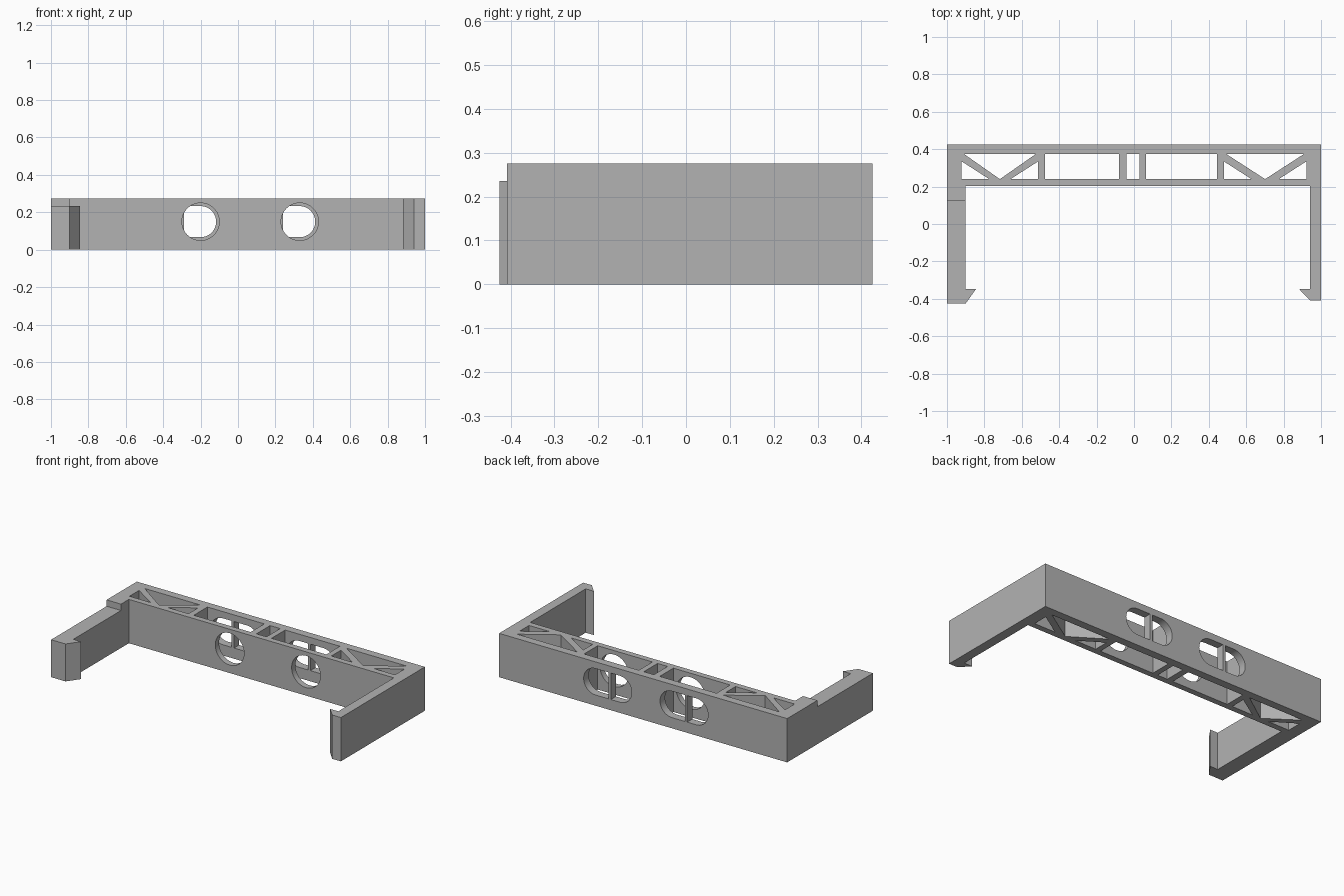
import bpy, bmesh
from math import cos, sin, pi

cube = bpy.data.objects.get("Cube")
if cube:
    bpy.data.objects.remove(cube, do_unlink=True)

grey = bpy.data.materials.new("plain grey")
grey.use_nodes = True
colour = (0.45, 0.45, 0.45, 1)
grey.diffuse_color = colour
grey.node_tree.nodes["Principled BSDF"].inputs["Base Color"].default_value = colour

HEIGHT = 0.275
HOLE_Z = 0.15
BACK, FRONT = 0.425, 0.203      # outer faces of the beam
IN_BACK, IN_FRONT = 0.375, 0.24  # inner faces of its two walls


def prism(name, points, low, high, axis="z"):
    """Extrude a 2D outline from low to high, along z (x, y points) or y (x, z points)."""
    bm = bmesh.new()
    place = (lambda a, b: (a, b, low)) if axis == "z" else (lambda a, b: (a, low, b))
    face = bm.faces.new([bm.verts.new(place(a, b)) for a, b in points])
    moved = bmesh.ops.extrude_face_region(bm, geom=[face])["geom"]
    step = (0, 0, high - low) if axis == "z" else (0, high - low, 0)
    bmesh.ops.translate(bm, vec=step, verts=[v for v in moved if isinstance(v, bmesh.types.BMVert)])
    bmesh.ops.recalc_face_normals(bm, faces=bm.faces)
    mesh = bpy.data.meshes.new(name)
    bm.to_mesh(mesh)
    bm.free()
    mesh.materials.append(grey)
    obj = bpy.data.objects.new(name, mesh)
    bpy.context.collection.objects.link(obj)
    return obj


def combine(target, other, operation):
    """Apply a boolean and remove the helper."""
    mod = target.modifiers.new("combine", "BOOLEAN")
    mod.operation, mod.solver, mod.object = operation, "EXACT", other
    bpy.context.view_layer.objects.active = target
    bpy.ops.object.modifier_apply(modifier=mod.name)
    bpy.data.objects.remove(other, do_unlink=True)


def arc(cx, r, start, end, n=24):
    return [(cx + r * cos(start + (end - start) * i / n),
             HOLE_Z + r * sin(start + (end - start) * i / n)) for i in range(n + 1)]


# Beam with the tall hooked arm and the stub of the low arm
frame = prism("bracket_frame", [
    (-1, BACK), (-1, 0.125), (-0.9, 0.125), (-0.9, FRONT), (0.94, FRONT),
    (0.94, -0.348), (0.883, -0.348), (0.94, -0.408), (1, -0.408), (1, BACK)], 0, HEIGHT)

# Low arm with its thicker hook
low_arm = prism("low_arm", [
    (-1, 0.15), (-1, -0.425), (-0.9, -0.425), (-0.845, -0.348),
    (-0.9, -0.348), (-0.9, 0.15)], 0, 0.235)
combine(frame, low_arm, "UNION")

# Rectangular openings between the cross ribs
for x0, x1 in ((-0.475, -0.08), (-0.04, 0.03), (0.065, 0.445)):
    opening = prism("opening", [(x0, IN_FRONT), (x1, IN_FRONT), (x1, IN_BACK), (x0, IN_BACK)], -0.1, 0.4)
    combine(frame, opening, "DIFFERENCE")

# Triangular openings that leave a V brace at each end
for x0, x1 in ((-0.922, -0.512), (0.48, 0.922)):
    mid = (x0 + x1) / 2
    triangles = [[(x0 + 0.012, IN_BACK), (mid, IN_FRONT), (x1 - 0.012, IN_BACK)]]
    for edge, way in ((x0, 1), (x1, -1)):
        triangles.append([(edge, 0.335), (edge, IN_FRONT), (edge + way * 0.148, IN_FRONT)])
    for points in triangles:
        combine(frame, prism("opening", points, -0.1, 0.4), "DIFFERENCE")

# Round holes in the front wall, barred slots in the back wall
for x in (-0.2, 0.33):
    round_hole = prism("round_hole", arc(x, 0.1, 0, 2 * pi, 48)[:-1], 0.15, 0.3, "y")
    combine(frame, round_hole, "DIFFERENCE")
    bar = x - 0.09
    right_half = arc(x, 0.083, -pi / 2, pi / 2) + [(bar, HOLE_Z + 0.083), (bar, HOLE_Z - 0.083)]
    left_half = arc(x - 0.168, 0.083, pi / 2, 3 * pi / 2) + [
        (bar - 0.016, HOLE_Z - 0.083), (bar - 0.016, HOLE_Z + 0.083)]
    for points in (right_half, left_half):
        combine(frame, prism("slot", points, 0.3, 0.5, "y"), "DIFFERENCE")

# Smooth the hole walls, keep the edges crisp
bpy.ops.object.select_all(action="DESELECT")
frame.select_set(True)
bpy.context.view_layer.objects.active = frame
bpy.ops.object.shade_smooth_by_angle(angle=pi / 6)
